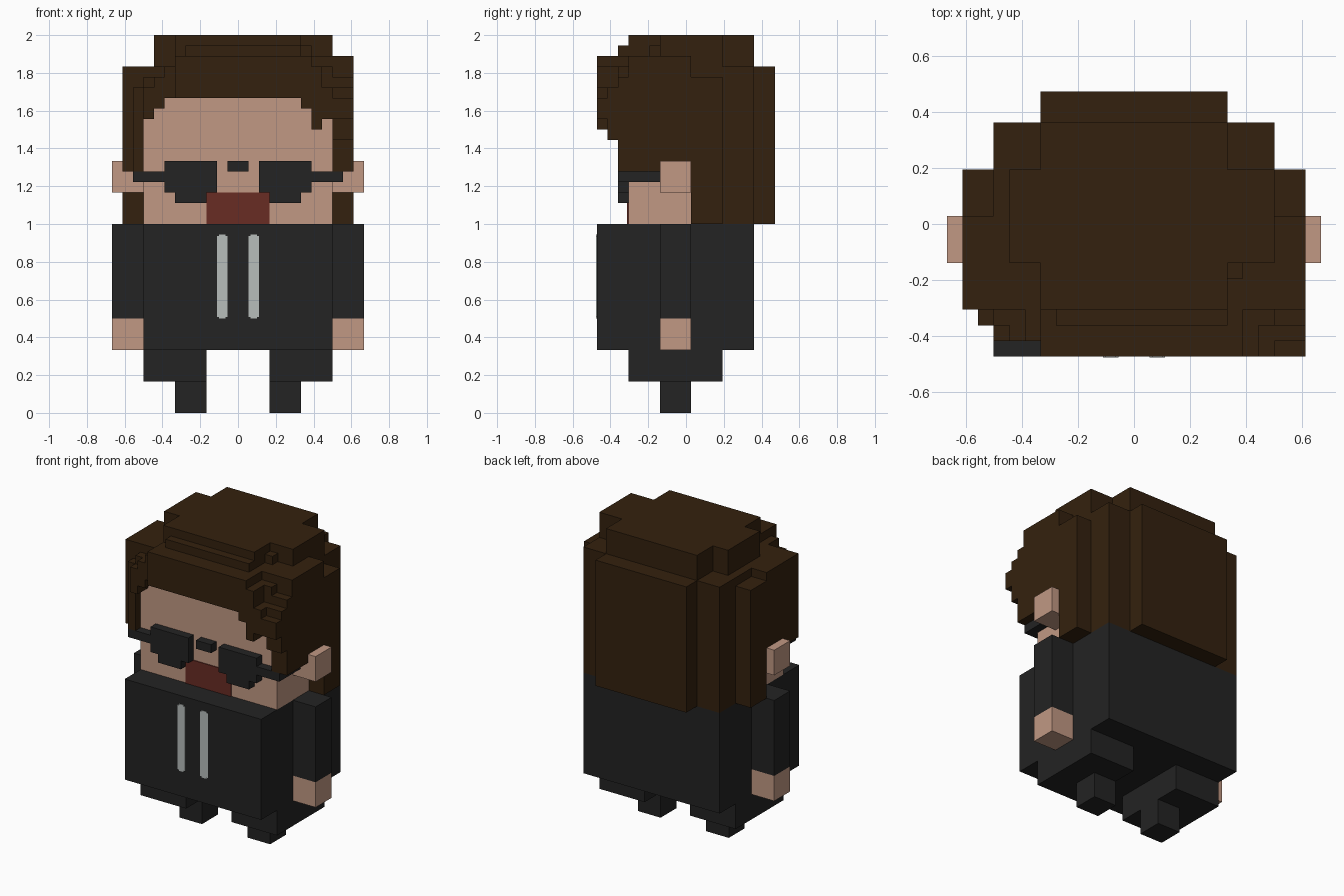
import bpy, bmesh

cube = bpy.data.objects.get("Cube")
if cube:
    bpy.data.objects.remove(cube, do_unlink=True)

V = 1 / 18        # size of one voxel
Y0 = -8.5         # front of the model, in voxels


def material(name, r, g, b):
    m = bpy.data.materials.new(name)
    m.use_nodes = True
    m.diffuse_color = (r, g, b, 1)
    bsdf = m.node_tree.nodes["Principled BSDF"]
    bsdf.inputs["Base Color"].default_value = (r, g, b, 1)
    bsdf.inputs["Roughness"].default_value = 0.9
    return m


HAIR = material("dark brown hair", 0.034, 0.0152, 0.0044)
SKIN = material("skin", 0.533, 0.314, 0.227)
CLOTH = material("charcoal", 0.0168, 0.0168, 0.0168)
BEARD = material("red brown", 0.138, 0.025, 0.017)
CORD = material("pale grey", 0.474, 0.509, 0.497)


def part(name, mat, boxes, mirror=False):
    """Boxes are (x0, x1, y0, y1, z0, z1) in voxels, y counted from the front."""
    bm = bmesh.new()
    boxes = list(boxes)
    if mirror:
        boxes += [(-b[1], -b[0], *b[2:]) for b in boxes]
    for x0, x1, y0, y1, z0, z1 in boxes:
        verts = bmesh.ops.create_cube(bm, size=1)["verts"]
        for v in verts:
            v.co.x = V * (x1 if v.co.x > 0 else x0)
            v.co.y = V * (Y0 + (y1 if v.co.y > 0 else y0))
            v.co.z = V * (z1 if v.co.z > 0 else z0)
    mesh = bpy.data.meshes.new(name)
    bm.to_mesh(mesh)
    bm.free()
    mesh.materials.append(mat)
    obj = bpy.data.objects.new(name, mesh)
    bpy.context.collection.objects.link(obj)
    return obj


# Body
part("torso", CLOTH, [(-9, 9, 0, 15, 6, 18)])
part("legs", CLOTH, [(3, 9, 3, 12, 3, 6)], True)
part("feet", CLOTH, [(3, 6, 6, 9, 0, 3)], True)
part("sleeves", CLOTH, [(9, 12, 6, 9, 9, 18)], True)
part("hands", SKIN, [(9, 12, 6, 9, 6, 9)], True)

# Hood cords with slightly rounded ends
part("hood_cords", CORD, [(1, 2, -0.06, 0.05, 9.15, 16.85),
                          (1.18, 1.82, -0.06, 0.05, 9, 17)], True)

# Head
part("head", SKIN, [(-9, 9, 3, 9, 18, 31)])
part("ears", SKIN, [(9, 12, 6, 9, 21, 24)], True)
part("beard", BEARD, [(-3, 3, 2.9, 3.05, 18, 21)])

# Sunglasses
part("lenses", CLOTH, [(2, 7, 2, 3, 21, 24), (3, 6, 2, 3, 20, 21)], True)
part("glasses_bridge", CLOTH, [(-1, 1, 2, 3, 23, 24)])
part("glasses_arms", CLOTH, [(7, 10, 2, 3, 22, 23),
                             (9, 10, 3, 6, 22, 23)], True)

# Hair at the back
part("back_hair", HAIR, [(-6, 6, 15, 17, 18, 33),
                         (-9, 9, 9, 15, 18, 33)])
part("hair_behind_ears", HAIR, [(9, 11, 9, 12, 18, 32)], True)

# Hair on top
part("crown", HAIR, [(-9, 9, 3, 9, 31, 33),
                     (-8, 9, 6, 12, 33, 36),
                     (-6, 6, 3, 15, 33, 36),
                     (6, 9, 3, 6, 33, 34),
                     (6, 7, 5, 6, 34, 35),
                     (-5, 6, 2, 3, 34, 35)])

# Sides of the hair, stepped towards the front
part("left_side_hair", HAIR, [(9, 11, 3, 9, 23, 34),
                              (9, 11, 2, 3, 23, 32),
                              (9, 11, 1, 2, 26, 31),
                              (9, 11, 0, 1, 28, 30)])
part("right_side_hair", HAIR, [(-11, -9, 3, 9, 23, 33),
                               (-10, -9, 2, 3, 23, 31)])

# Fringe with stepped ends
part("fringe", HAIR, [(-6, 6, 0, 3, 30, 34),
                      (6, 7, 0, 3, 29, 34),
                      (7, 8, 0, 3, 27, 33),
                      (8, 9, 0, 3, 28, 31),
                      (8, 9, 2, 3, 31, 33),
                      (-7, -6, 1, 3, 30, 33),
                      (-8, -7, 1, 3, 29, 32),
                      (-9, -8, 1, 3, 28, 31),
                      (-9, -7, 2, 3, 31, 32)])
